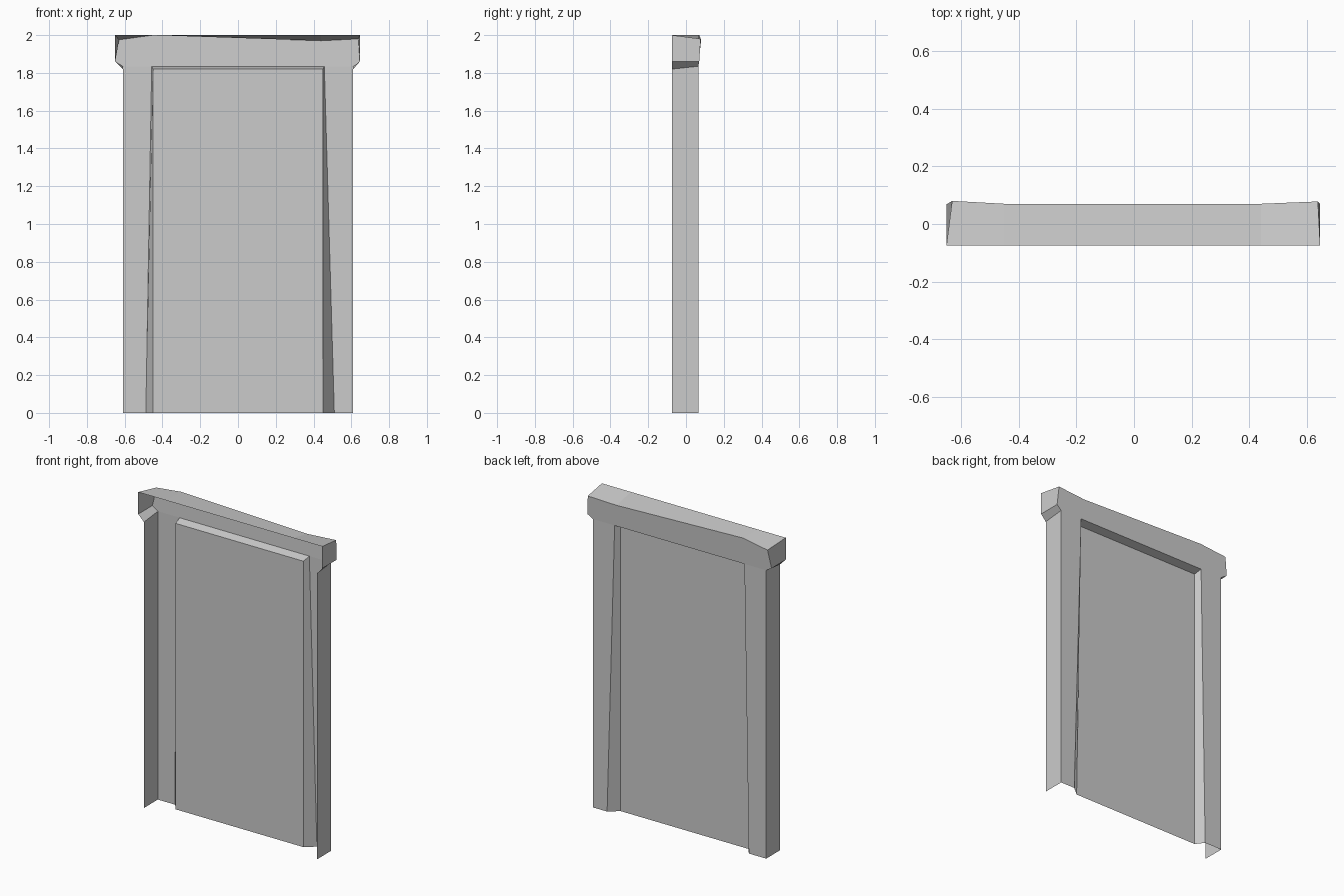
import bpy

if "Cube" in bpy.data.objects:
    bpy.data.objects.remove(bpy.data.objects["Cube"])


def make(name, verts, faces):
    mesh = bpy.data.meshes.new(name)
    mesh.from_pydata(verts, [], faces)
    mesh.update()
    obj = bpy.data.objects.new(name, mesh)
    bpy.context.collection.objects.link(obj)
    return obj


def bridge(name, a, b):
    """Open strip of quads between two matching point chains."""
    n = len(a)
    faces = [(k, k + 1, n + k + 1, n + k) for k in range(n - 1)]
    return make(name, a + b, faces)


# Outline of the visible frame face (faces +y), slightly crooked lintel
outer = [(-.61, .065, 0), (-.61, .065, 1.835), (-.65, .068, 1.86),
         (-.63, .08, 1.975), (-.45, .07, 2), (.44, .07, 1.97),
         (.637, .078, 1.98), (.645, .07, 1.86), (.61, .065, 1.835), (.61, .065, 0)]

# Open rim on the wall side (-y)
rim = [(x, -.075, z) for x, z in
       [(-.61, 0), (-.61, 1.82), (-.65, 1.86), (-.65, 2), (-.45, 2),
        (.44, 2), (.645, 2), (.645, 1.86), (.61, 1.82), (.61, 0)]]

# Tapered door opening and the recessed door
opening = [(x, .065, z) for x, z in
           [(-.488, 0), (-.457, 1.835), (.457, 1.835), (.51, 0)]]
door = [(x, .015, z) for x, z in
        [(-.45, 0), (-.45, 1.82), (.45, 1.82), (.45, 0)]]

# Frame face: two posts and a lintel
make("frame_face", outer + opening,
     [(0, 1, 11, 10), (1, 2, 3, 4, 5, 6, 7, 8, 12, 11), (8, 9, 13, 12)])

# Outer sides and top, running back to the open rim
bridge("frame_sides", outer[::-1], rim[::-1])

# Bevelled inner edges of the opening
bridge("door_reveal", opening, door)

# Door panel
make("door_panel", door, [(0, 1, 2, 3)])
